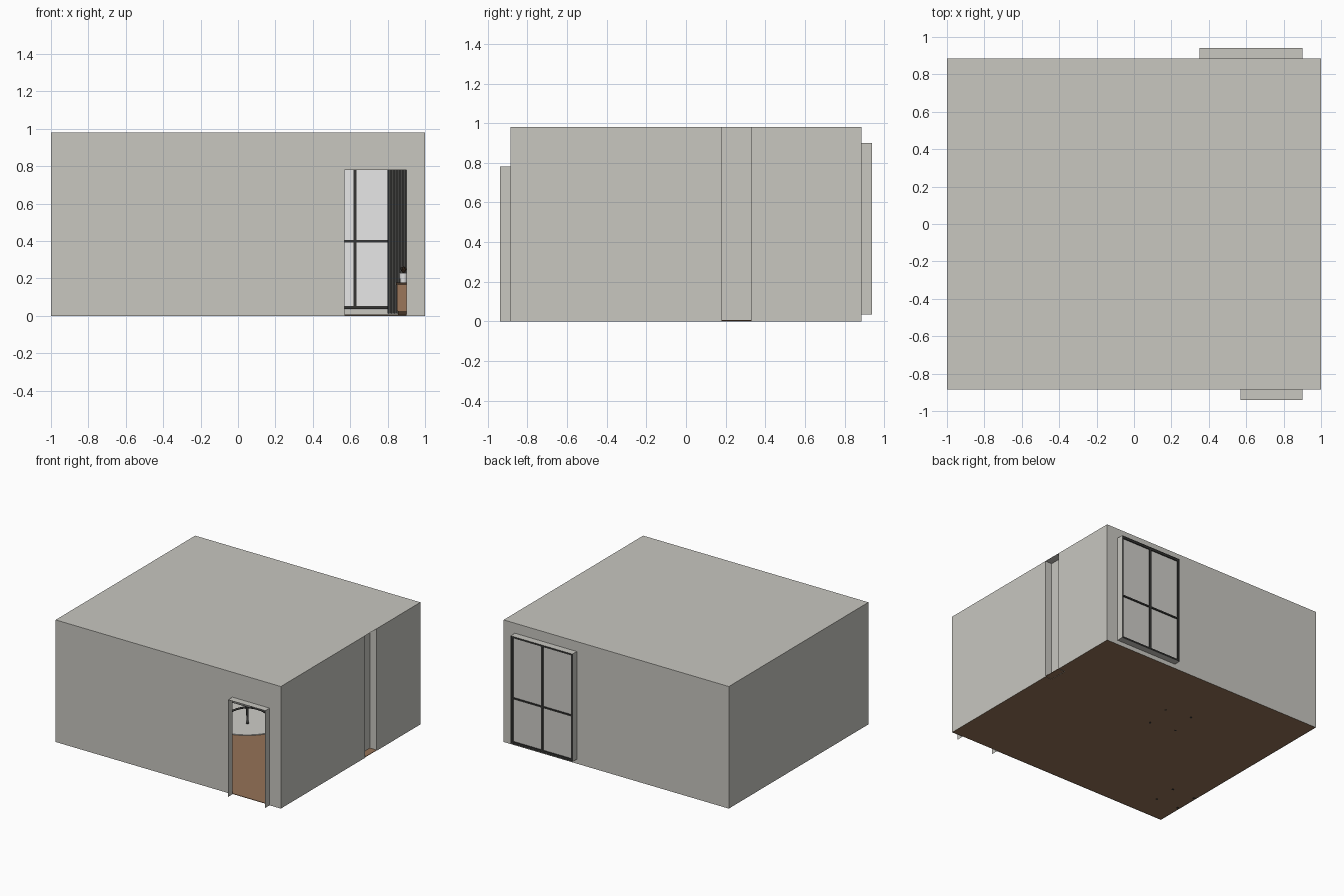
import bpy, bmesh, math, random
from mathutils import Vector, Matrix

if "Cube" in bpy.data.objects:
    bpy.data.objects.remove(bpy.data.objects["Cube"])

random.seed(3)


def mat(name, r, g, b):
    m = bpy.data.materials.new(name)
    m.diffuse_color = (r, g, b, 1)
    m.use_nodes = True
    m.node_tree.nodes["Principled BSDF"].inputs["Base Color"].default_value = m.diffuse_color
    return m


WALL = mat("wall_grey", 0.58, 0.57, 0.53)
WOOD = mat("floor_wood", 0.30, 0.17, 0.095)
OAK = mat("cabinet_wood", 0.33, 0.18, 0.10)
DARK = mat("dark_metal", 0.035, 0.035, 0.033)
CLOTH = mat("curtain_grey", 0.19, 0.19, 0.18)
WHITE = mat("white", 0.95, 0.95, 0.95)
RUG = mat("rug_light", 0.62, 0.61, 0.58)
LEAF = mat("plant_brown", 0.06, 0.035, 0.02)
GLASS = mat("pane_grey", 0.62, 0.61, 0.58)

W, D, H, R = 1.0, 0.885, 0.98, 0.94       # half width, half depth, height, reveal depth


def finish(bm, name, *mats):
    me = bpy.data.meshes.new(name)
    bm.to_mesh(me)
    bm.free()
    for m in mats:
        me.materials.append(m)
    ob = bpy.data.objects.new(name, me)
    bpy.context.collection.objects.link(ob)
    return ob


def add_box(bm, x0, x1, y0, y1, z0, z1):
    m = Matrix.Translation(((x0 + x1) / 2, (y0 + y1) / 2, (z0 + z1) / 2)) @ \
        Matrix.Diagonal((x1 - x0, y1 - y0, z1 - z0, 1))
    bmesh.ops.create_cube(bm, size=1, matrix=m)


def boxes(name, m, *dims):
    bm = bmesh.new()
    for d in dims:
        add_box(bm, *d)
    return finish(bm, name, m)


def cyl(name, m, x, y, z0, z1, r0, r1, n=32):
    bm = bmesh.new()
    bmesh.ops.create_cone(bm, cap_ends=True, segments=n, radius1=r0, radius2=r1, depth=z1 - z0,
                          matrix=Matrix.Translation((x, y, (z0 + z1) / 2)))
    ob = finish(bm, name, m)
    for p in ob.data.polygons:
        p.use_smooth = len(p.vertices) == 4
    return ob


def strip(bm, pts, z0, z1):
    """Upright thin wall along a plan path."""
    for a, b in zip(pts, pts[1:]):
        bm.faces.new([bm.verts.new(v) for v in
                      ((*a, z0), (*b, z0), (*b, z1), (*a, z1))])


def flat(bm, x0, x1, y0, y1, z, up=True):
    c = [(x0, y0, z), (x1, y0, z), (x1, y1, z), (x0, y1, z)]
    bm.faces.new([bm.verts.new(v) for v in (c if up else c[::-1])])


def rod(name, m, pts, r):
    cu = bpy.data.curves.new(name, 'CURVE')
    cu.dimensions = '3D'
    cu.bevel_depth = r
    cu.bevel_resolution = 2
    cu.use_fill_caps = True
    s = cu.splines.new('POLY')
    s.points.add(len(pts) - 1)
    for p, q in zip(s.points, pts):
        p.co = (*q, 1)
    cu.materials.append(m)
    ob = bpy.data.objects.new(name, cu)
    bpy.context.collection.objects.link(ob)


# room shell: door hole in front, window hole at back, column inset on the right
dx0, dx1, dz = 0.57, 0.90, 0.78
wx0, wx1, wz0, wz1 = 0.35, 0.90, 0.035, 0.90
bm = bmesh.new()
strip(bm, [(-W, D), (-W, -D), (dx0, -D)], 0, H)
strip(bm, [(dx0, -D), (dx1, -D)], dz, H)
strip(bm, [(dx1, -D), (W, -D), (W, .18), (.94, .18), (.94, .33), (W, .33), (W, D), (wx1, D)], 0, H)
strip(bm, [(wx1, D), (wx0, D)], 0, wz0)
strip(bm, [(wx1, D), (wx0, D)], wz1, H)
strip(bm, [(wx0, D), (-W, D)], 0, H)
flat(bm, -W, W, -D, D, H)
bmesh.ops.remove_doubles(bm, verts=bm.verts, dist=1e-5)
finish(bm, "room_walls", WALL)

# outward reveals around door and window
bm = bmesh.new()
strip(bm, [(dx0, -D), (dx0, -R)], 0, dz)
strip(bm, [(dx1, -R), (dx1, -D)], 0, dz)
flat(bm, dx0, dx1, -R, -D, dz)
finish(bm, "door_reveal", WALL)
bm = bmesh.new()
strip(bm, [(wx1, D), (wx1, R)], wz0, wz1)
strip(bm, [(wx0, R), (wx0, D)], wz0, wz1)
flat(bm, wx0, wx1, D, R, wz1)
flat(bm, wx0, wx1, D, R, wz0, False)
finish(bm, "window_reveal", WALL)

# floor
boxes("floor", WOOD, (-W + .001, W - .001, -D + .001, D - .001, 0.002, 0.006))

# window frame and panes
b, y0, y1, xm = 0.017, 0.915, 0.934, (wx0 + wx1) / 2
e = 0.001
boxes("window_frame", DARK,
      (wx0 + e, wx0 + b, y0, y1, wz0 + e, wz1 - e), (wx1 - b, wx1 - e, y0, y1, wz0 + e, wz1 - e),
      (xm - b / 2, xm + b / 2, y0, y1, wz0 + e, wz1 - e),
      (wx0 + e, wx1 - e, y0, y1, wz0 + e, wz0 + b), (wx0 + e, wx1 - e, y0, y1, wz1 - b, wz1 - e),
      (wx0 + e, wx1 - e, y0, y1, 0.393, 0.405))
bm = bmesh.new()
add_box(bm, wx0 + .002, wx1 - .002, 0.922, 0.926, wz0 + .002, wz1 - .002)
bm.normal_update()
for f in bm.faces:
    f.material_index = 1 if f.normal.y > 0.5 else 0
finish(bm, "window_panes", WHITE, GLASS)

# pleated curtains on a rail
for name, c0, c1 in (("curtain_right", .80, .95), ("curtain_left", .28, .40)):
    bm = bmesh.new()
    n = 72
    strip(bm, [(c0 + (c1 - c0) * i / n, .845 + .016 * math.sin(i * math.pi / 4))
               for i in range(n + 1)], 0.012, 0.93)
    finish(bm, name, CLOTH)
rod("curtain_rail", DARK, [(.24, .845, .935), (.97, .845, .935)], 0.006)

# sideboard along the right wall, with potted plant
boxes("sideboard_body", OAK, (.85, .995, -.47, .015, .025, .165))
boxes("sideboard_top", LEAF, (.845, .998, -.476, .02, .165, .177))
boxes("sideboard_plinth", LEAF, (.855, .99, -.465, .01, .006, .025))
cyl("plant_pot", WHITE, .885, -.3, .177, .23, .018, .023, 20)
bm = bmesh.new()
for i in range(26):
    a, t = random.uniform(0, 6.28), random.uniform(.2, 1)
    d = Vector((math.cos(a) * t, math.sin(a) * t, 1.5)).normalized()
    s = Vector((-math.sin(a), math.cos(a), 0)) * .006
    p = Vector((.885, -.3, .222))
    ln = random.uniform(.03, .05)
    bm.faces.new([bm.verts.new(v) for v in (p, p + d * ln * .6 + s, p + d * ln, p + d * ln * .6 - s)])
finish(bm, "plant_leaves", LEAF)

# round rug with a swivel chair on a four-foot base
cx, cy = -.115, .28
cyl("round_rug", RUG, cx, cy, .004, .012, .35, .35, 64)
for k in range(4):
    a = math.radians(36 + 90 * k)
    path = []
    for i in range(9):
        t = i / 8
        r = .155 * t
        path.append((cx + r * math.cos(a), cy + r * math.sin(a), .014 + .055 * (1 - t * t)))
    rod("chair_base_leg", DARK, path, .008)
    cyl("chair_base_foot", DARK, path[-1][0], path[-1][1], 0, .02, .008, .01, 12)
cyl("chair_post", DARK, cx, cy, .06, .14, .012, .012, 16)
boxes("chair_seat", CLOTH, (cx - .12, cx + .12, cy - .12, cy + .12, .14, .18))
boxes("chair_back", CLOTH, (cx - .12, cx + .12, cy + .09, cy + .12, .18, .36))

# small four-legged chair in the front left corner
sx0, sx1, sy0, sy1 = -.99, -.775, -.68, -.48
boxes("corner_chair_legs", DARK, *[(x, x + .015, y, y + .015, 0, .15)
      for x in (sx0, sx1 - .015) for y in (sy0, sy1 - .015)])
boxes("corner_chair_seat", CLOTH, (sx0, sx1, sy0, sy1, .15, .18))
boxes("corner_chair_back", CLOTH, (sx0, sx0 + .025, sy0, sy1, .18, .33))
